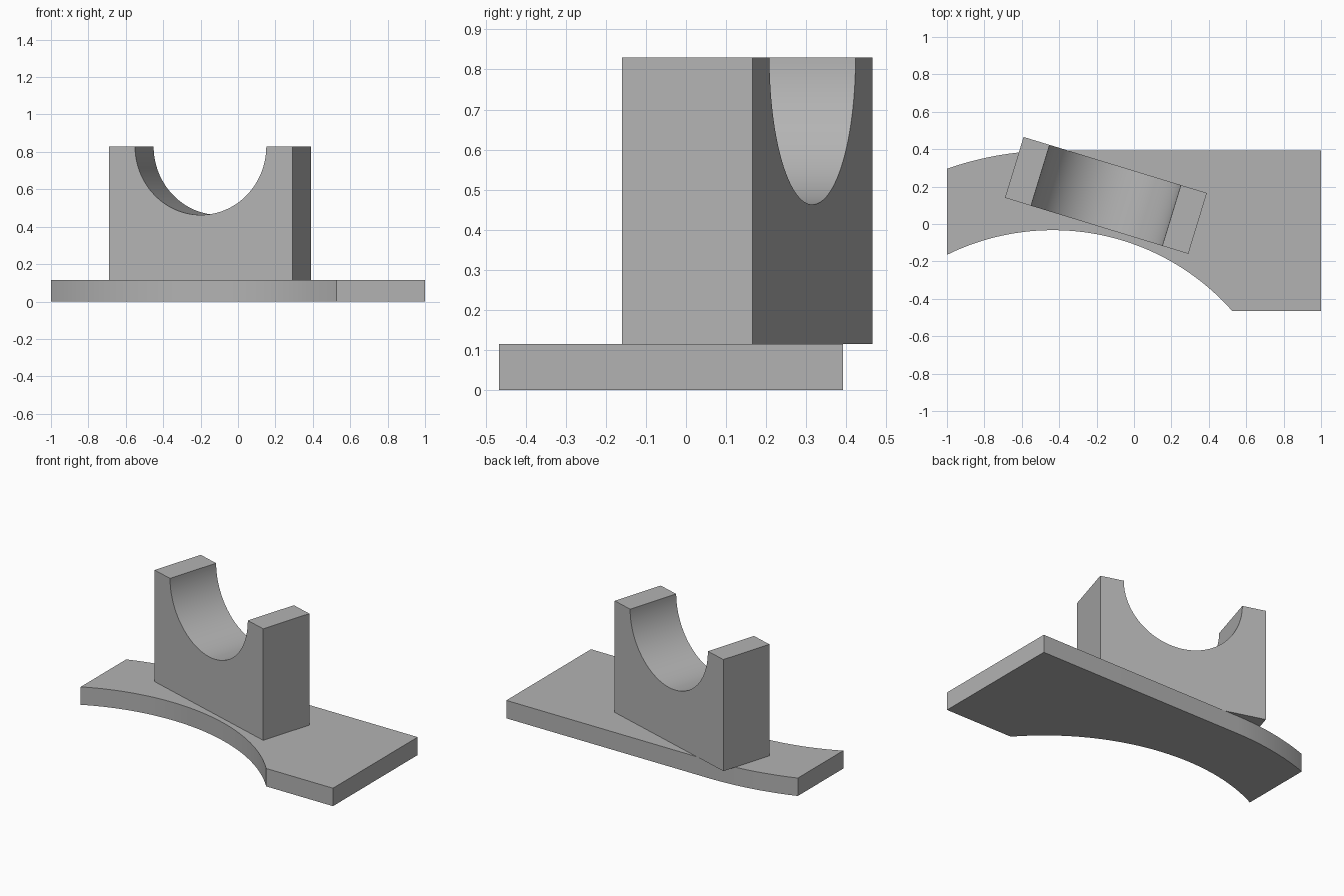
import bpy
import bmesh
from math import sin, cos, asin, pi, radians
from mathutils import Matrix, Vector

cube = bpy.data.objects.get("Cube")
if cube:
    bpy.data.objects.remove(cube)

# Material
grey = bpy.data.materials.new("plain grey")
grey.use_nodes = True
colour = (0.45, 0.45, 0.45, 1)
grey.diffuse_color = colour
grey.node_tree.nodes["Principled BSDF"].inputs["Base Color"].default_value = colour


def arc(centre, radius, start, end, steps):
    """Points along a circular arc, both ends included."""
    angles = [start + (end - start) * i / steps for i in range(steps + 1)]
    return [(centre[0] + radius * cos(a), centre[1] + radius * sin(a)) for a in angles]


def extrude_profile(name, points, depth, matrix):
    """Extrude a flat outline along its local z, then place it."""
    bm = bmesh.new()
    face = bm.faces.new([bm.verts.new((x, y, 0)) for x, y in points])
    result = bmesh.ops.extrude_face_region(bm, geom=[face], use_keep_orig=True)
    top = [v for v in result["geom"] if isinstance(v, bmesh.types.BMVert)]
    bmesh.ops.translate(bm, verts=top, vec=Vector((0, 0, depth)))
    bmesh.ops.recalc_face_normals(bm, faces=bm.faces)
    bm.transform(matrix)
    mesh = bpy.data.meshes.new(name)
    bm.to_mesh(mesh)
    bm.free()
    mesh.materials.append(grey)
    obj = bpy.data.objects.new(name, mesh)
    bpy.context.collection.objects.link(obj)
    bpy.ops.object.select_all(action="DESELECT")
    obj.select_set(True)
    bpy.context.view_layer.objects.active = obj
    bpy.ops.object.shade_smooth_by_angle(angle=radians(30))
    return obj


# Base plate: two concentric arcs that run into a straight-sided end
thickness = 0.115
centre = (-0.434, -1.313)
inner, outer = 1.28, 1.705
front = -0.466
left_x = -1 - centre[0]
front_angle = asin((front - centre[1]) / inner)
inner_end = pi / 2 - asin(left_x / inner)
outer_end = pi / 2 - asin(left_x / outer)
outline = [(1, front), (1, centre[1] + outer)]
outline += arc(centre, outer, pi / 2, outer_end, 24)
outline += arc(centre, inner, inner_end, front_angle, 64)
extrude_profile("base_plate", outline, thickness, Matrix())

# Upright saddle block: rectangle with a half-round notch in its top
length, width, height, notch = 1.025, 0.34, 0.715, 0.367
half = length / 2
saddle = [(-half, 0), (half, 0), (half, height)]
saddle += arc((0, height), notch, 0, -pi, 64)
saddle += [(-half, height)]
place = (Matrix.Translation((-0.15, 0.153, thickness))
         @ Matrix.Rotation(radians(-17), 4, "Z")
         @ Matrix.Translation((0, width / 2, 0))
         @ Matrix.Rotation(pi / 2, 4, "X"))
extrude_profile("saddle_block", saddle, width, place)
